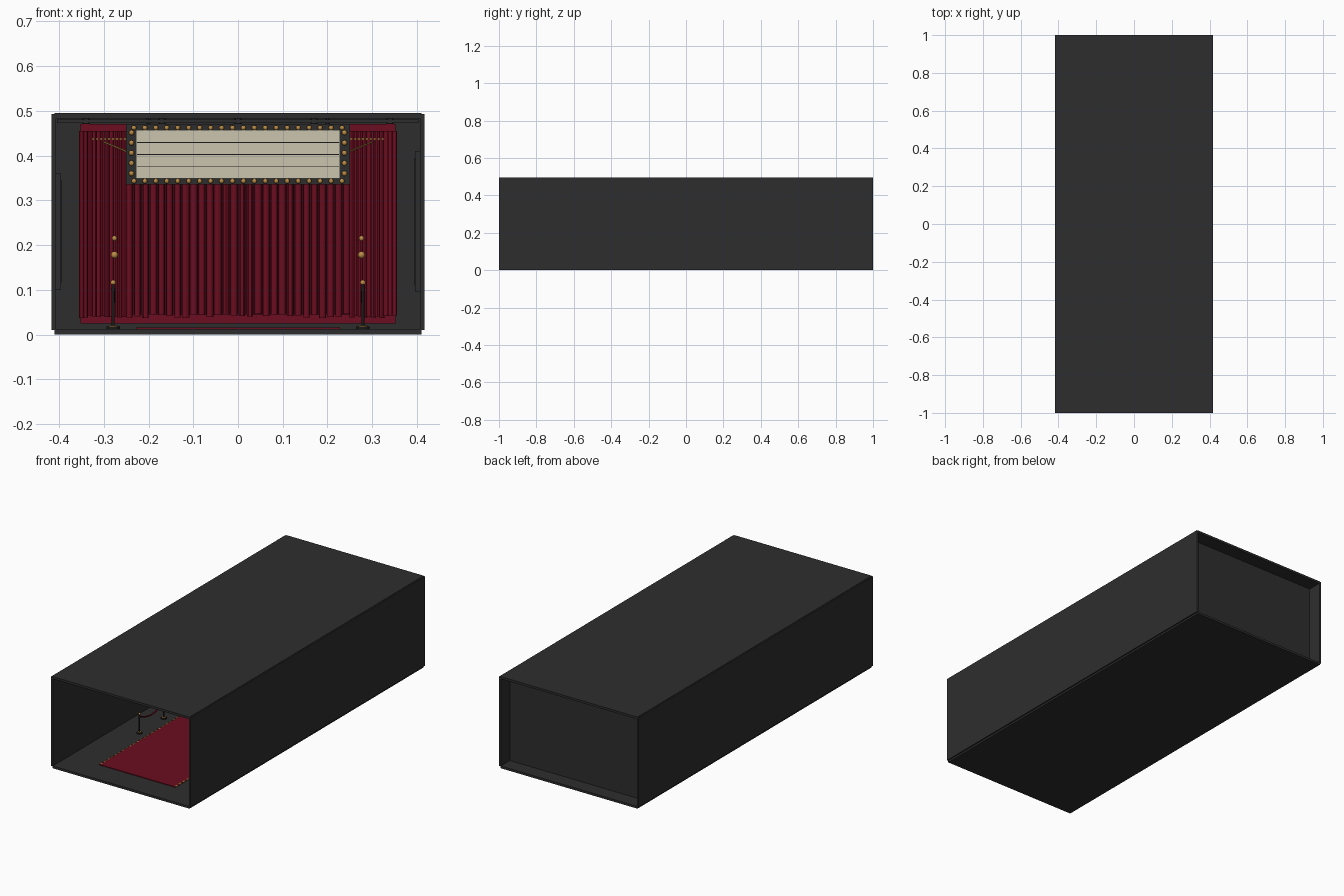
import bpy, math, random
from mathutils import Vector

random.seed(4)
if "Cube" in bpy.data.objects:
    bpy.data.objects.remove(bpy.data.objects["Cube"])


def material(name, rgb):
    m = bpy.data.materials.new(name)
    m.use_nodes = True
    m.diffuse_color = (*rgb, 1)
    m.node_tree.nodes["Principled BSDF"].inputs["Base Color"].default_value = (*rgb, 1)
    return m


CHARCOAL = material("charcoal", (0.027, 0.027, 0.027))
BLACK = material("black", (0.01, 0.01, 0.01))
RED = material("velvet_red", (0.15, 0.004, 0.014))
DARK_RED = material("shadow_red", (0.045, 0.002, 0.006))
GOLD = material("gold", (0.5, 0.26, 0.06))
CREAM = material("cream", (0.6, 0.56, 0.43))


def box(name, x, y, z, mat):
    """Box from (min, max) ranges."""
    bpy.ops.mesh.primitive_cube_add(size=1)
    o = bpy.context.object
    o.name = name
    o.location = [(a + b) / 2 for a, b in (x, y, z)]
    o.scale = [b - a for a, b in (x, y, z)]
    o.data.materials.append(mat)
    return o


def rod(name, a, b, r, mat, sides=12):
    a, b = Vector(a), Vector(b)
    bpy.ops.mesh.primitive_cylinder_add(vertices=sides, radius=r, depth=(b - a).length,
                                        location=(a + b) / 2)
    o = bpy.context.object
    o.name = name
    o.rotation_euler = (b - a).to_track_quat("Z", "Y").to_euler()
    o.data.materials.append(mat)
    bpy.ops.object.shade_smooth_by_angle()
    return o


def ball(name, p, r, mat=GOLD):
    bpy.ops.mesh.primitive_uv_sphere_add(segments=12, ring_count=8, radius=r, location=p)
    o = bpy.context.object
    o.name = name
    o.data.materials.append(mat)
    bpy.ops.object.shade_smooth()
    return o


def tube(name, points, r, mat):
    c = bpy.data.curves.new(name, "CURVE")
    c.dimensions = "3D"
    c.bevel_depth = r
    c.bevel_resolution = 2
    s = c.splines.new("POLY")
    s.points.add(len(points) - 1)
    for q, p in zip(s.points, points):
        q.co = (*p, 1)
    c.materials.append(mat)
    o = bpy.data.objects.new(name, c)
    bpy.context.collection.objects.link(o)
    return o


# Hall shell: floor, ceiling, side walls and recessed back wall
box("floor", (-0.41, 0.41), (-1, 1), (0, 0.012), CHARCOAL)
box("ceiling", (-0.41, 0.41), (-1, 1), (0.483, 0.495), CHARCOAL)
for s, side in ((-1, "right"), (1, "left")):
    box(f"{side}_wall", sorted((s * 0.407, s * 0.417)), (-1, 1), (0.01, 0.493), CHARCOAL)
box("back_wall", (-0.408, 0.408), (0.91, 0.922), (0.011, 0.484), CHARCOAL)

# Ceiling track with small lamps
box("ceiling_track", (-0.405, 0.405), (-0.5, -0.48), (0.473, 0.481), CHARCOAL)
for x in (-0.34, -0.17, 0, 0.17, 0.34):
    rod("track_lamp", (x, -0.49, 0.47), (x, -0.49, 0.483), 0.008, BLACK)

# Carpet with studded edges
box("carpet", (-0.228, 0.228), (-0.86, 0.7), (0.012, 0.016), RED)
for s in (-1, 1):
    for i in range(50):
        y = -0.855 + i * 0.031
        box("carpet_stud", (s * 0.225 - 0.004, s * 0.225 + 0.004), (y, y + 0.016),
            (0.013, 0.0168), GOLD)

# Barrier posts joined by sagging ropes
posts = [-0.443 + i * 0.207 for i in range(5)]
for s in (-1, 1):
    x = s * 0.279
    for y in posts:
        rod("post_base", (x, y, 0.012), (x, y, 0.018), 0.015, BLACK, 20)
        rod("post_base_ring", (x, y, 0.018), (x, y, 0.02), 0.01, GOLD, 20)
        rod("post_pole", (x, y, 0.018), (x, y, 0.112), 0.0035, BLACK)
        rod("post_collar", (x, y, 0.098), (x, y, 0.104), 0.005, BLACK)
        ball("post_knob", (x, y, 0.116), 0.006)
    for y0, y1 in zip(posts, posts[1:]):
        pts = [(x, y0 + (y1 - y0) * t / 10, 0.102 - 0.03 * math.sin(math.pi * t / 10))
               for t in range(11)]
        tube("barrier_rope", pts, 0.004, RED)

# Wall poster frames
for s, z0, z1 in ((-1, 0.1, 0.36), (1, 0.095, 0.41)):
    for y in (0, 0.4):
        box("poster_frame", sorted((s * 0.396, s * 0.408)), (y - 0.1, y + 0.1), (z0, z1), CHARCOAL)
        box("poster", sorted((s * 0.3945, s * 0.397)), (y - 0.085, y + 0.085),
            (z0 + 0.015, z1 - 0.015), BLACK)

# Backing panel and main curtain folds
box("curtain_backing", (-0.352, 0.352), (0.88, 0.9), (0.025, 0.47), RED)
box("curtain_shadow", (-0.25, 0.25), (0.87, 0.882), (0.045, 0.455), DARK_RED)
count = 28
for i in range(count):
    x = -0.243 + 0.486 * i / (count - 1)
    o = rod("curtain_fold", (x, 0.865, random.uniform(0.036, 0.046)), (x, 0.865, 0.455),
            random.uniform(0.0065, 0.0085), RED)

# Angled side curtains with cord, tassel balls and top trim
for s in (-1, 1):
    for i in range(11):
        t = i / 10
        x, y = s * (0.255 + 0.095 * t), 0.84 - 0.1 * t
        rod("side_curtain_fold", (x, y, random.uniform(0.037, 0.043)), (x, y, 0.455), 0.0055, RED)
        if i < 10:
            rod("side_curtain_web", (x + s * 0.0048, y, 0.045), (x + s * 0.0048, y, 0.45),
                0.003, DARK_RED, 6)
    for i in range(9):
        x = s * (0.253 + i * 0.0088)
        box("trim_bead", (x - 0.003, x + 0.003), (0.728, 0.732), (0.435, 0.439), GOLD)
    tube("gold_cord", [(s * 0.3, 0.72, 0.43), (s * 0.275, 0.68, 0.42), (s * 0.245, 0.62, 0.407)],
         0.002, GOLD)
    ball("tassel_ball", (s * 0.276, 0.79, 0.178), 0.008)
    ball("tassel_bead", (s * 0.276, 0.79, 0.215), 0.006)

# Hanging sign: dark frame, cream board with rails, bulb border
box("sign_body", (-0.25, 0.25), (0.56, 0.62), (0.335, 0.47), CHARCOAL)
box("sign_board", (-0.228, 0.228), (0.555, 0.562), (0.349, 0.457), CREAM)
for z in (0.376, 0.4025, 0.429):
    box("sign_rail", (-0.226, 0.226), (0.552, 0.556), (z - 0.001, z + 0.001), BLACK)
for s in (-1, 1):
    rod("sign_hanger", (s * 0.2, 0.59, 0.468), (s * 0.2, 0.59, 0.485), 0.004, BLACK)
    for i in range(5):
        ball("side_bulb", (s * 0.238, 0.556, 0.36 + i * 0.0228), 0.006)
for z in (0.343, 0.462):
    for i in range(20):
        ball("row_bulb", (-0.2325 + i * 0.465 / 19, 0.556, z), 0.0055)
